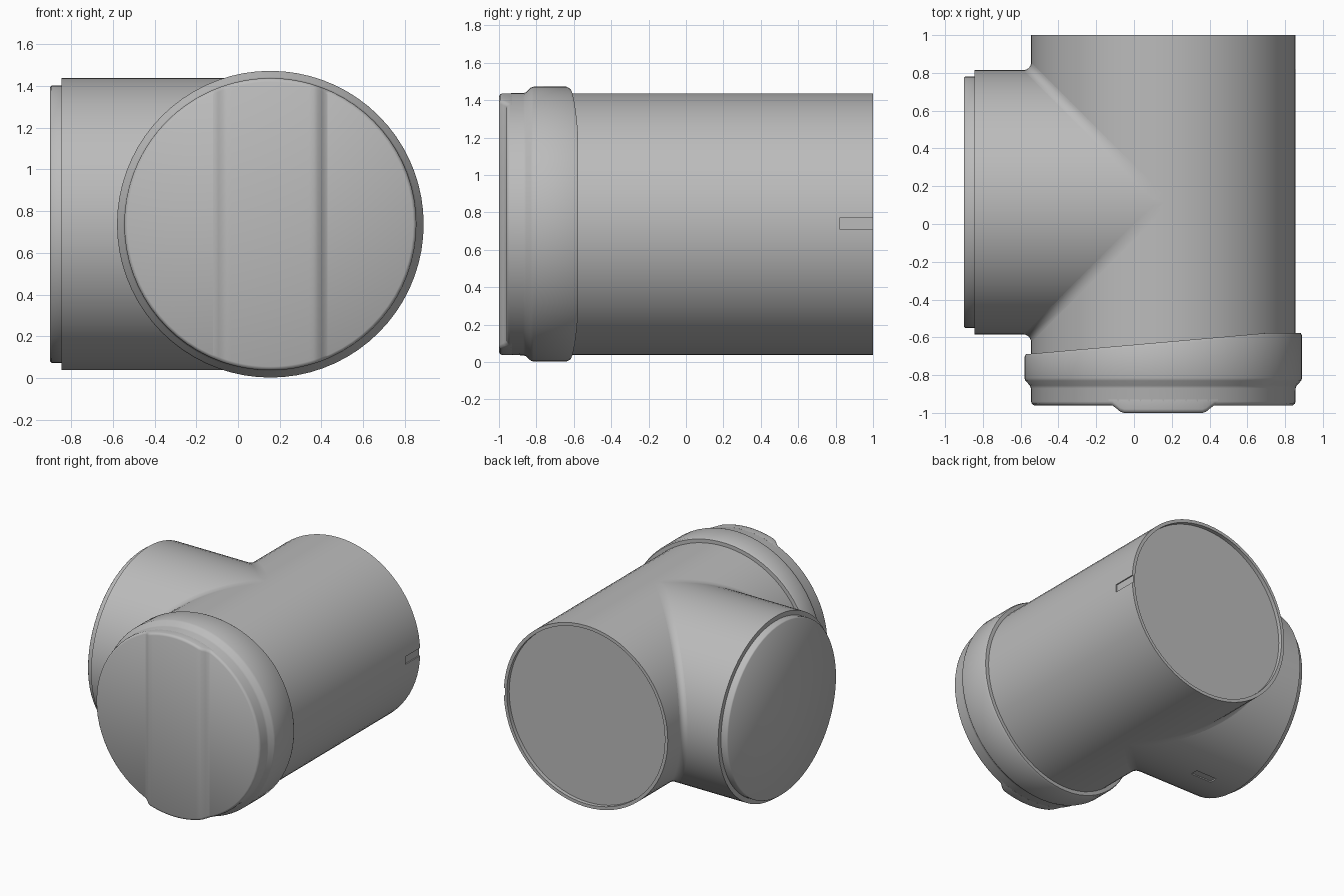
import bpy, bmesh
from math import cos, sin, pi, radians, sqrt

cube = bpy.data.objects.get("Cube")
if cube:
    bpy.data.objects.remove(cube, do_unlink=True)

CX, CY, CZ, R = 0.155, 0.115, 0.737, 0.70
SEG = 72

grey = bpy.data.materials.new("pipe grey")
grey.use_nodes = True
grey.diffuse_color = (0.5, 0.5, 0.5, 1)
grey.node_tree.nodes["Principled BSDF"].inputs["Base Color"].default_value = (0.5, 0.5, 0.5, 1)


def finish(name, bm):
    bmesh.ops.recalc_face_normals(bm, faces=bm.faces)
    mesh = bpy.data.meshes.new(name)
    bm.to_mesh(mesh)
    bm.free()
    mesh.materials.append(grey)
    obj = bpy.data.objects.new(name, mesh)
    bpy.context.collection.objects.link(obj)
    return obj


def activate(obj):
    bpy.ops.object.select_all(action='DESELECT')
    obj.select_set(True)
    bpy.context.view_layer.objects.active = obj


def smooth(obj, angle=30):
    activate(obj)
    bpy.ops.object.shade_smooth_by_angle(angle=radians(angle))


def bridge(bm, a, b, closed=True):
    n = len(a)
    for i in range(n if closed else n - 1):
        j = (i + 1) % n
        bm.faces.new((a[i], a[j], b[j], b[i]))


def lathe(name, profile, place):
    """Revolve (distance, radius) pairs and close both ends."""
    bm = bmesh.new()
    rings = []
    for s, r in profile:
        rings.append([bm.verts.new(place(s, r * cos(2 * pi * i / SEG), r * sin(2 * pi * i / SEG)))
                      for i in range(SEG)])
    for a, b in zip(rings, rings[1:]):
        bridge(bm, a, b)
    bm.faces.new(rings[0])
    bm.faces.new(rings[-1])
    return finish(name, bm)


def along_y(s, u, v):
    return (CX + u, s, CZ + v)


def along_x(s, u, v):
    return (s, CY + u, CZ + v)


def cut_slot(obj, low, high):
    bm = bmesh.new()
    bmesh.ops.create_cube(bm, size=1)
    for v in bm.verts:
        v.co = [(a + b) / 2 + c * (b - a) for a, b, c in zip(low, high, v.co)]
    cutter = finish("slot_cutter", bm)
    mod = obj.modifiers.new("slot", 'BOOLEAN')
    mod.operation, mod.object = 'DIFFERENCE', cutter
    activate(obj)
    bpy.ops.object.modifier_apply(modifier="slot")
    bpy.data.objects.remove(cutter, do_unlink=True)


# Main pipe with a shallow recessed rear end
main = lathe("main_pipe", [(-0.9, R), (1, R), (1, R - 0.025), (0.97, R - 0.025)], along_y)
cut_slot(main, (CX + R - 0.01, 0.82, 0.71), (CX + R + 0.1, 1.1, 0.77))
smooth(main)

# Side branch and its stepped end lip
branch = lathe("branch_pipe", [(CX, R), (-0.845, R), (-0.845, 0.664)], along_x)
cut_slot(branch, (-0.635, CY - 0.03, -0.1), (-0.455, CY + 0.03, CZ - R + 0.01))
smooth(branch)
smooth(lathe("branch_lip", [(-0.83, 0.665), (-0.893, 0.665), (-0.9, 0.658)], along_x), 50)

# Concave fillets where the branch meets the main pipe
FR = 0.04
for side, label in ((1, "rear"), (-1, "front")):
    bm = bmesh.new()
    rows = []
    for i in range(65):
        t = radians(-89 + 178 * i / 64)
        x, y, z = CX - R * cos(t), CY + side * R * cos(t), CZ + R * sin(t)
        rows.append([bm.verts.new((x - FR + FR * cos(a), y + side * FR * (1 - sin(a)), z))
                     for a in (pi / 2 * k / 6 for k in range(7))])
    for a, b in zip(rows, rows[1:]):
        bridge(bm, a, b, False)
    smooth(finish(label + "_fillet", bm), 60)

# Front cap with a stepped side and a slanted rear rim
cap = lathe("cap", [(-0.6, 0.69), (-0.6, 0.728), (-0.615, 0.735), (-0.815, 0.735), (-0.83, 0.73),
                    (-0.855, 0.706), (-0.87, 0.701), (-0.94, 0.70), (-0.952, 0.696),
                    (-0.96, 0.685)], along_y)
for v in cap.data.vertices:
    if v.co.y > -0.7:
        v.co.y += 0.6 + min(-0.577, -0.69 + 0.088 * (v.co.x + 0.58))
smooth(cap, 40)

# Raised vertical band across the cap face
bm = bmesh.new()
columns = []
for i in range(29):
    dx = -0.29 + 0.58 * i / 28
    k = min(1, max(0, (0.28 - abs(dx)) / 0.07))
    y = -0.958 - 0.042 * k * k * (3 - 2 * k)
    loop = []
    for sign in (1, -1):
        pts = [(-0.93, R), (y + 0.02, R), (y + 0.006, R - 0.005), (y, R - 0.018)]
        for py, r in pts[::sign]:
            loop.append(bm.verts.new((CX + dx, py, CZ + sign * sqrt(r * r - dx * dx))))
    columns.append(loop)
for a, b in zip(columns, columns[1:]):
    bridge(bm, a, b)
bm.faces.new(columns[0])
bm.faces.new(columns[-1])
smooth(finish("cap_band", bm), 50)
